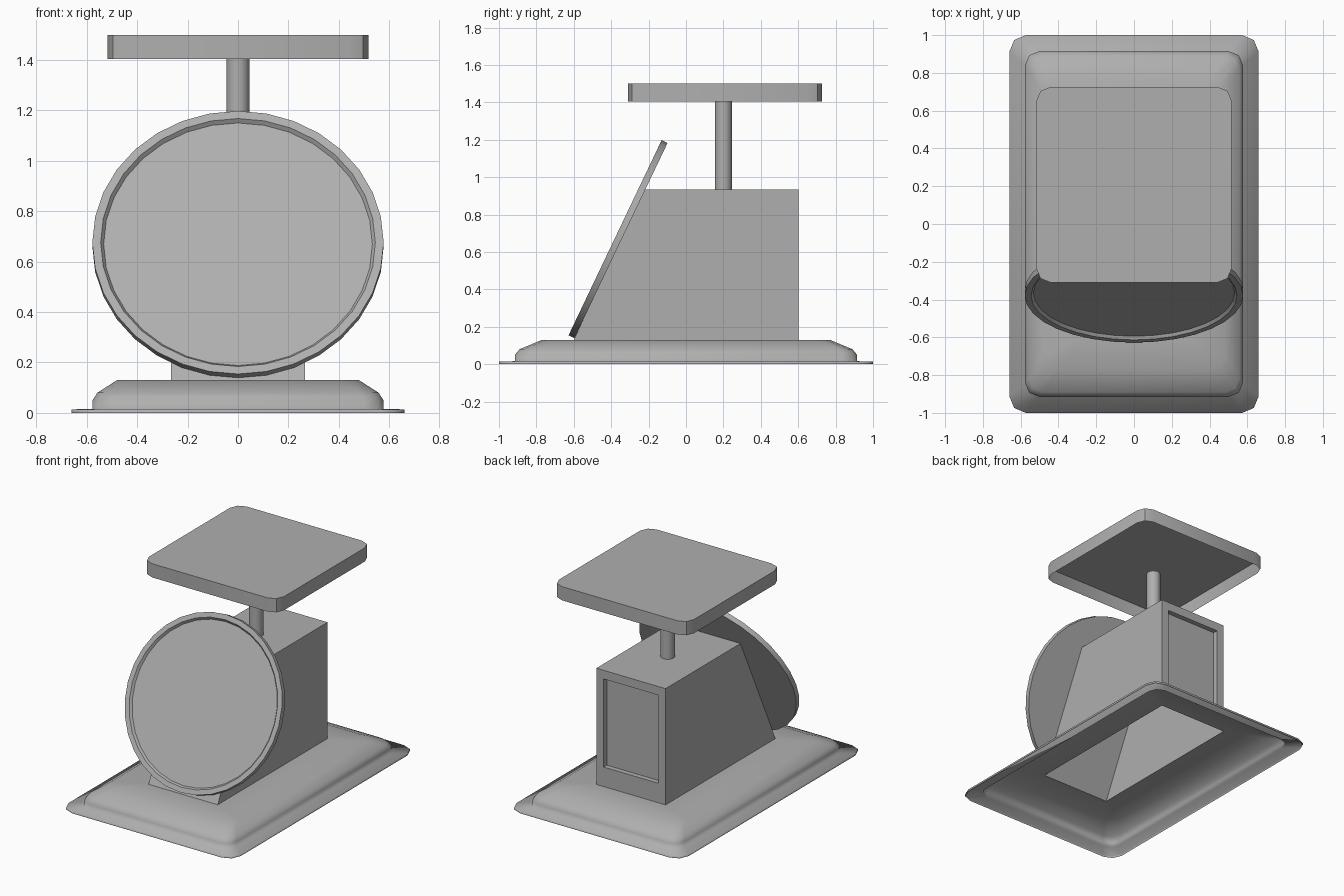
import bpy, bmesh
from math import sin, cos, pi, radians, atan2
from mathutils import Matrix

if "Cube" in bpy.data.objects:
    bpy.data.objects.remove(bpy.data.objects["Cube"])

grey = bpy.data.materials.new("mid_grey")
grey.diffuse_color = (0.43, 0.43, 0.43, 1)
grey.use_nodes = True
grey.node_tree.nodes["Principled BSDF"].inputs["Base Color"].default_value = grey.diffuse_color


def make(name, bm, angle=None):
    bmesh.ops.recalc_face_normals(bm, faces=bm.faces[:])
    mesh = bpy.data.meshes.new(name)
    bm.to_mesh(mesh)
    bm.free()
    mesh.materials.append(grey)
    ob = bpy.data.objects.new(name, mesh)
    bpy.context.collection.objects.link(ob)
    if angle:
        bpy.ops.object.select_all(action='DESELECT')
        ob.select_set(True)
        bpy.context.view_layer.objects.active = ob
        bpy.ops.object.shade_smooth_by_angle(angle=radians(angle))
    return ob


def rounded_rect(hx, hy, r, seg=2):
    pts = []
    for i, (sx, sy) in enumerate([(1, 1), (-1, 1), (-1, -1), (1, -1)]):
        for k in range(seg + 1):
            a = pi / 2 * (i + k / seg)
            pts.append((sx * (hx - r) + r * cos(a), sy * (hy - r) + r * sin(a)))
    return pts


def circle(r, n):
    return [(r * sin(2 * pi * k / n), r * cos(2 * pi * k / n)) for k in range(n)]


def loft(bm, rings, cap_first=False, cap_last=False):
    """Skin a stack of (outline, height) rings; return the last ring."""
    loops = [[bm.verts.new((x, y, z)) for x, y in pts] for pts, z in rings]
    n = len(loops[0])
    for a, b in zip(loops, loops[1:]):
        for i in range(n):
            j = (i + 1) % n
            bm.faces.new((a[i], a[j], b[j], b[i]))
    if cap_first:
        bm.faces.new(loops[0][::-1])
    if cap_last:
        bm.faces.new(loops[-1])
    return loops[-1]


# Base: open pressed shell with a flange and a hole under the housing
W, YB, YF, Z0, Z1 = 0.265, 0.602, -0.60, 0.13, 0.935
bm = bmesh.new()
rings = [(rounded_rect(hx, hy, r), z) for hx, hy, r, z in [
    (0.66, 1.0, 0.088, 0.0), (0.66, 1.0, 0.088, 0.014), (0.577, 0.915, 0.075, 0.016),
    (0.577, 0.915, 0.075, 0.05), (0.558, 0.89, 0.075, 0.08), (0.48, 0.77, 0.075, 0.13)]]
top = loft(bm, rings)
hole = [bm.verts.new((x, y, Z0)) for x, y in [(W, YB), (-W, YB), (-W, YF), (W, YF)]]
for i in range(4):
    corner = top[3 * i:3 * i + 3]
    bm.faces.new((corner[0], corner[1], corner[2], hole[i]))
    bm.faces.new((corner[2], top[(3 * i + 3) % 12], hole[(i + 1) % 4], hole[i]))
make("base", bm, 180)

# Housing: sloped box, open below, with a recessed back panel
bm = bmesh.new()
profile = [(YF, Z0), (YB, Z0), (YB, Z1), (-0.22, Z1)]
L = [bm.verts.new((-W, y, z)) for y, z in profile]
R = [bm.verts.new((W, y, z)) for y, z in profile]
bm.faces.new(L)
bm.faces.new(R[::-1])
bm.faces.new((L[2], L[3], R[3], R[2]))
bm.faces.new((L[3], L[0], R[0], R[3]))
frame = [L[1], R[1], R[2], L[2]]
panel = [(-0.21, 0.265), (0.21, 0.265), (0.21, 0.875), (-0.21, 0.875)]
for y in (YB, YB - 0.035):
    inner = [bm.verts.new((x, y, z)) for x, z in panel]
    for i in range(4):
        j = (i + 1) % 4
        bm.faces.new((frame[i], frame[j], inner[j], inner[i]))
    frame = inner
bm.faces.new(frame)
make("housing", bm)

# Dial: shallow dish lying on the housing slope
bm = bmesh.new()
loft(bm, [(circle(0.578, 32), 0), (circle(0.578, 32), 0.035), (circle(0.545, 32), 0.035),
          (circle(0.533, 32), 0.019)], cap_first=True, cap_last=True)
tilt = atan2(1.038, 0.495)
bm.transform(Matrix.Translation((0, -0.3475, 0.661)) @ Matrix.Rotation(tilt, 4, 'X'))
make("dial", bm, 30)

# Post
bm = bmesh.new()
loft(bm, [([(x, y + 0.2) for x, y in circle(0.046, 16)], z) for z in (Z1, 1.405)])
make("post", bm, 40)

# Weighing tray: hollow lid shape, open below
bm = bmesh.new()
tray = [(x, y + 0.208) for x, y in rounded_rect(0.517, 0.518, 0.075)]
loft(bm, [(tray, 1.405), (tray, 1.5)], cap_last=True)
make("tray", bm, 30)
